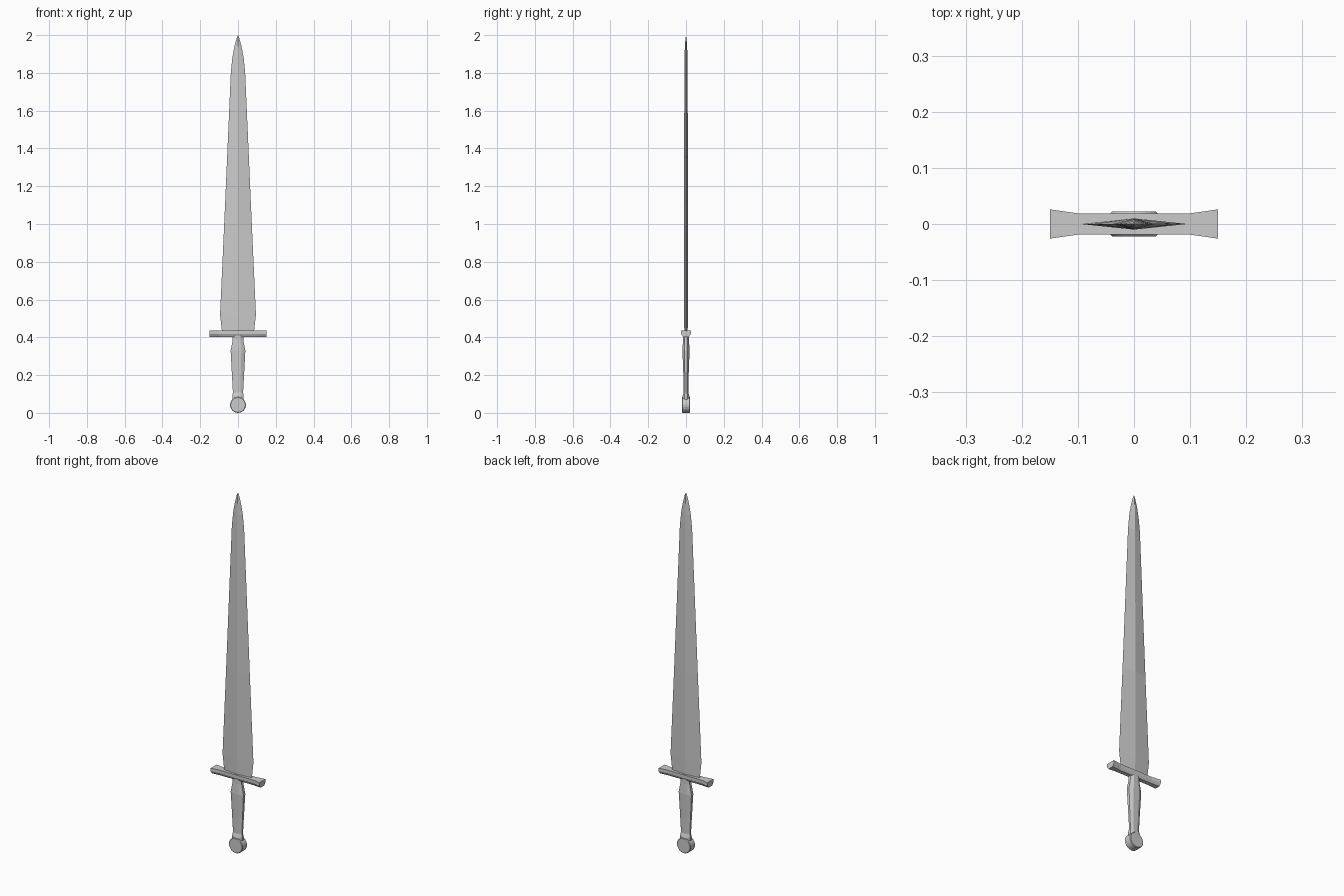
import bpy, bmesh, math
from mathutils import Matrix

if "Cube" in bpy.data.objects:
    bpy.data.objects.remove(bpy.data.objects["Cube"])


def loft(name, rings, tip=None):
    """Skin a list of equal-length point rings, capping the ends (or closing on a tip)."""
    bm = bmesh.new()
    loops = [[bm.verts.new(p) for p in ring] for ring in rings]
    n = len(loops[0])
    for a, b in zip(loops, loops[1:]):
        for i in range(n):
            j = (i + 1) % n
            bm.faces.new((a[i], a[j], b[j], b[i]))
    bm.faces.new(loops[0][::-1])
    if tip:
        t = bm.verts.new(tip)
        for i in range(n):
            bm.faces.new((loops[-1][i], loops[-1][(i + 1) % n], t))
    else:
        bm.faces.new(loops[-1])
    return finish(name, bm)


def finish(name, bm):
    bmesh.ops.recalc_face_normals(bm, faces=bm.faces[:])
    mesh = bpy.data.meshes.new(name)
    bm.to_mesh(mesh)
    bm.free()
    obj = bpy.data.objects.new(name, mesh)
    bpy.context.collection.objects.link(obj)
    return obj


# Blade: diamond section as (z, half width, half thickness), closing on a point
blade = [(0.425, 0.084, 0.009), (0.52, 0.095, 0.010), (1.00, 0.073, 0.010),
         (1.80, 0.038, 0.009), (1.88, 0.030, 0.008), (1.94, 0.019, 0.006),
         (1.98, 0.008, 0.003)]
loft("blade", [[(w, 0, z), (0, t, z), (-w, 0, z), (0, -t, z)] for z, w, t in blade],
     tip=(0, 0, 2.0))


# Crossguard: bar with chamfered underside, flaring in depth at its ends
def guard_ring(x, d):
    return [(x, -d, 0.435), (x, d, 0.435), (x, d, 0.418),
            (x, d * 0.6, 0.403), (x, -d * 0.6, 0.403), (x, -d, 0.418)]


loft("crossguard", [guard_ring(x, d) for x, d in
                    [(-0.15, 0.026), (-0.10, 0.019), (0.10, 0.019), (0.15, 0.026)]])


# Grip: eight-sided section as (z, half width, half depth)
def octagon(z, w, d):
    c = 0.45
    return [(w, -c * d, z), (w, c * d, z), (c * w, d, z), (-c * w, d, z),
            (-w, c * d, z), (-w, -c * d, z), (-c * w, -d, z), (c * w, -d, z)]


grip = [(0.07, 0.030, 0.019), (0.087, 0.030, 0.019), (0.108, 0.027, 0.012),
        (0.20, 0.032, 0.014), (0.33, 0.039, 0.019), (0.385, 0.028, 0.016),
        (0.41, 0.028, 0.016)]
loft("grip", [octagon(*g) for g in grip])

# Pommel: disc lying across the grip, with lightly bevelled rims
bm = bmesh.new()
bmesh.ops.create_cone(bm, cap_ends=True, segments=24, radius1=0.042, radius2=0.042,
                      depth=0.044,
                      matrix=Matrix.Translation((0, 0, 0.042)) @ Matrix.Rotation(math.pi / 2, 4, 'X'))
rims = [e for e in bm.edges if abs(e.verts[0].co.y - e.verts[1].co.y) < 1e-5]
bmesh.ops.bevel(bm, geom=rims, offset=0.003, segments=1, affect='EDGES')
finish("pommel", bm)
